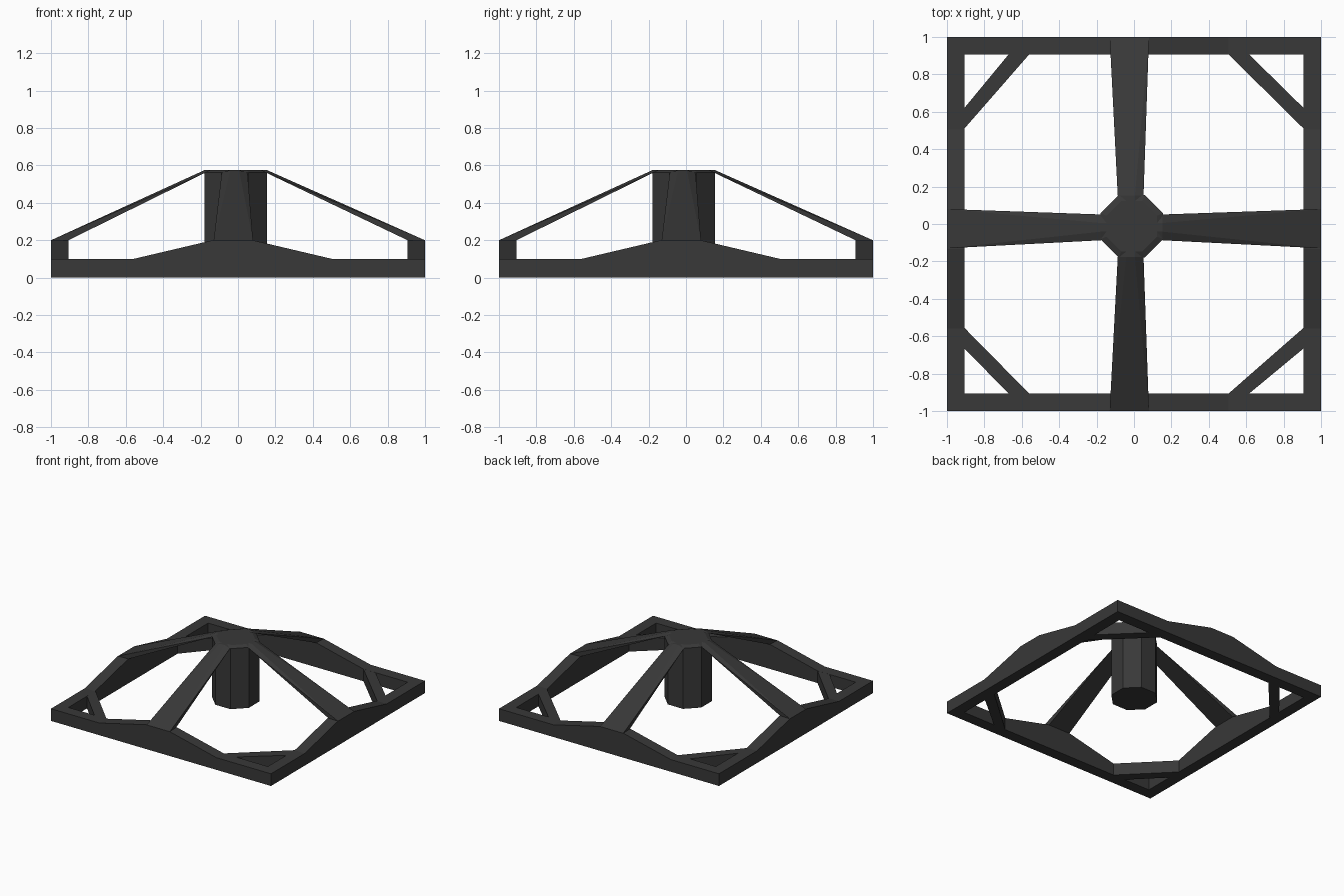
import bpy, bmesh, math
from mathutils import Vector

if "Cube" in bpy.data.objects:
    bpy.data.objects.remove(bpy.data.objects["Cube"])

mat = bpy.data.materials.new("dark grey")
mat.diffuse_color = (0.04, 0.04, 0.04, 1)
mat.use_nodes = True
mat.node_tree.nodes["Principled BSDF"].inputs["Base Color"].default_value = mat.diffuse_color
INNER = 0.907          # inner edge of the square frame
HUB = (-0.012, -0.012)  # hub sits slightly off centre


def finish(name, bm):
    bmesh.ops.recalc_face_normals(bm, faces=bm.faces[:])
    me = bpy.data.meshes.new(name)
    bm.to_mesh(me)
    bm.free()
    me.materials.append(mat)
    ob = bpy.data.objects.new(name, me)
    bpy.context.collection.objects.link(ob)
    return ob


def prism(name, profile, offset):
    """Extrude a flat outline along an offset vector."""
    bm = bmesh.new()
    f = bm.faces.new([bm.verts.new(p) for p in profile])
    r = bmesh.ops.extrude_face_region(bm, geom=[f])
    vs = [v for v in r["geom"] if isinstance(v, bmesh.types.BMVert)]
    bmesh.ops.translate(bm, verts=vs, vec=Vector(offset))
    return finish(name, bm)


# frame sides, raised in the middle to carry the spokes
def side_profile(end):
    return [(-end, 0), (end, 0), (end, 0.1), (0.505, 0.1), (0.08, 0.2),
            (-0.135, 0.2), (-0.56, 0.1), (-end, 0.1)]


for s, n in ((-1, "front"), (1, "back")):
    prism(n + "_rail", [(a, s, z) for a, z in side_profile(1)],
          (0, -s * (1 - INNER), 0))
for s, n in ((-1, "left"), (1, "right")):
    prism(n + "_rail", [(s, a, z) for a, z in side_profile(INNER)],
          (-s * (1 - INNER), 0, 0))

# diagonal corner braces
for sx in (-1, 1):
    for sy in (-1, 1):
        ix, iy = (0.505 if sx > 0 else 0.56), (0.51 if sy > 0 else 0.555)
        pts = [(sx * ix, sy * INNER, 0), (sx * (ix + 0.11), sy * INNER, 0),
               (sx * INNER, sy * (iy + 0.11), 0), (sx * INNER, sy * iy, 0)]
        prism("corner_brace", pts, (0, 0, 0.0995))

# octagonal hub post with a slightly bevelled top
bm = bmesh.new()
rings = []
for z, apothem in ((0.065, 0.167), (0.562, 0.167), (0.576, 0.135)):
    r = apothem / math.cos(math.pi / 8)
    rings.append([bm.verts.new((HUB[0] + r * math.cos((i + 0.5) * math.pi / 4),
                                HUB[1] + r * math.sin((i + 0.5) * math.pi / 4), z))
                  for i in range(8)])
for lo, hi in zip(rings, rings[1:]):
    for i in range(8):
        j = (i + 1) % 8
        bm.faces.new((lo[i], lo[j], hi[j], hi[i]))
bm.faces.new(rings[0])
bm.faces.new(rings[-1])
finish("hub_post", bm)

# tapering spokes from the hub top down to the rails
for axis in (0, 1):
    for s in (-1, 1):
        hub_edge = 0.167 + s * HUB[axis] - 0.002
        # distance outward, height, lateral centre, half width
        sections = [(1, 0.2, -0.025, 0.105), (INNER, 0.2, -0.025, 0.1),
                    (hub_edge, 0.576, -0.018, 0.023),
                    (hub_edge, 0.56, -0.018, 0.069),
                    (hub_edge - 0.03, 0.576, -0.018, 0.023)]
        bm = bmesh.new()
        for d, z, c, w in sections:
            for k in (-1, 1):
                p = [0, 0, z]
                p[axis] = s * d
                p[1 - axis] = c + k * w
                bm.verts.new(p)
        bmesh.ops.convex_hull(bm, input=bm.verts[:])
        finish("spoke", bm)
